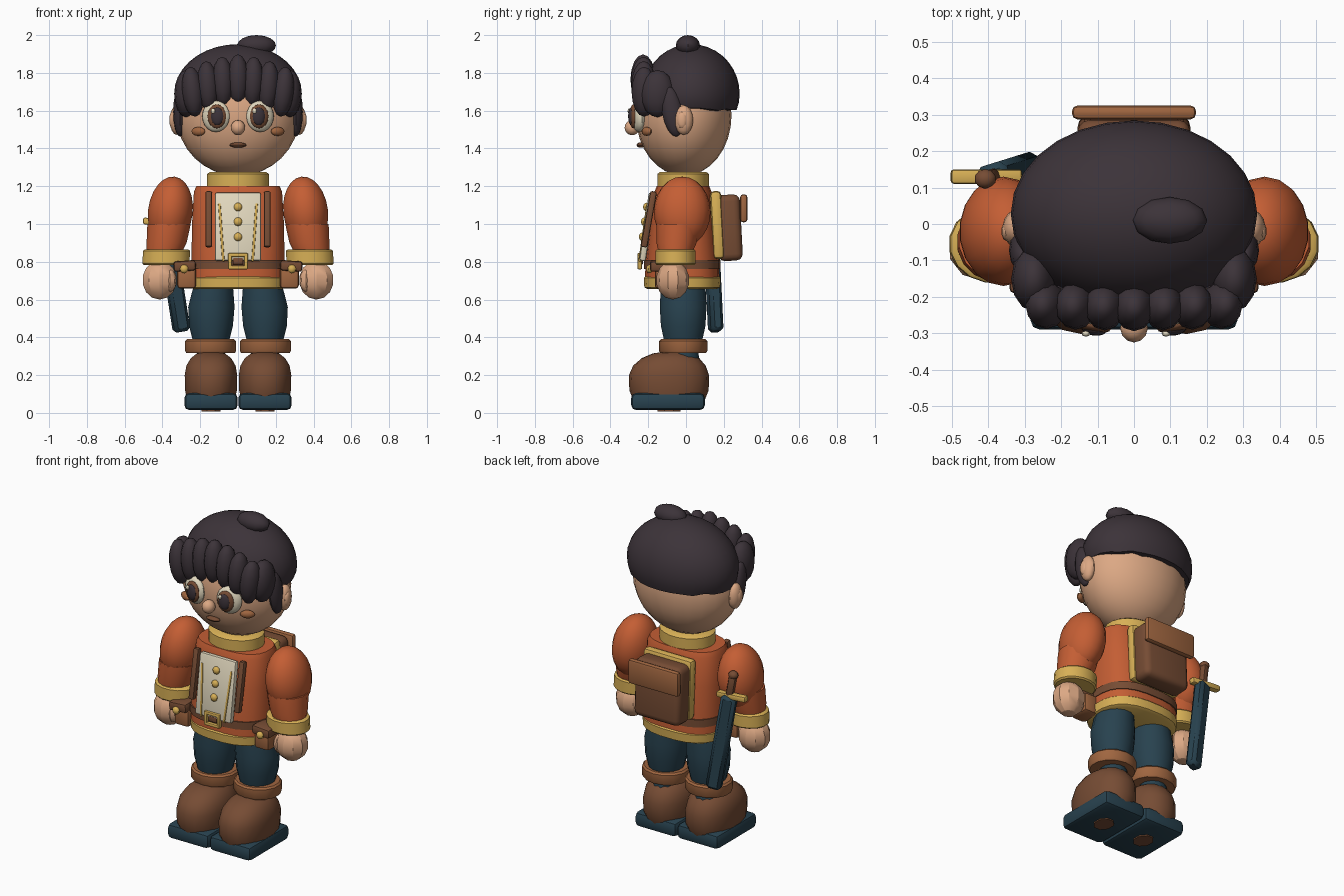
import bpy, bmesh, math
from mathutils import Matrix, Vector, Euler


def material(name, rgb):
    m = bpy.data.materials.new(name)
    lin = [((c / 255 + 0.055) / 1.055) ** 2.4 for c in rgb]
    m.diffuse_color = (*lin, 1)
    return m


SKIN = material("skin", (220, 168, 132))
HAIR = material("dark_hair", (60, 51, 57))
ORANGE = material("orange_cloth", (196, 94, 52))
GOLD = material("gold", (216, 176, 86))
TEAL = material("dark_teal", (40, 66, 79))
BROWN = material("brown_leather", (118, 76, 52))
TAN = material("tan_leather", (160, 102, 64))
CREAM = material("cream", (226, 216, 190))


def finish(name, bm, mat, smooth=40):
    bmesh.ops.recalc_face_normals(bm, faces=bm.faces[:])
    me = bpy.data.meshes.new(name)
    bm.to_mesh(me)
    bm.free()
    me.materials.append(mat)
    ob = bpy.data.objects.new(name, me)
    bpy.context.collection.objects.link(ob)
    bpy.ops.object.select_all(action='DESELECT')
    ob.select_set(True)
    bpy.context.view_layer.objects.active = ob
    if smooth:
        bpy.ops.object.shade_smooth_by_angle(angle=math.radians(smooth))
    return ob


def place(loc, rot=(0, 0, 0)):
    return Matrix.Translation(loc) @ Euler([math.radians(a) for a in rot]).to_matrix().to_4x4()


def ball(name, loc, rad, mat, seg=16, rings=10, rot=(0, 0, 0), smooth=40, rule=None):
    bm = bmesh.new()
    bmesh.ops.create_uvsphere(bm, u_segments=seg, v_segments=rings, radius=1)
    bm.transform(place(loc, rot) @ Matrix.Diagonal((*rad, 1)))
    if rule:
        for v in bm.verts:
            rule(v.co)
    return finish(name, bm, mat, smooth)


def box(name, loc, size, mat, bevel=0.01, rot=(0, 0, 0), segs=2):
    bm = bmesh.new()
    bmesh.ops.create_cube(bm, size=1)
    bm.transform(Matrix.Diagonal((*size, 1)))
    if bevel:
        bmesh.ops.bevel(bm, geom=bm.edges[:], offset=bevel, segments=segs, profile=0.5, affect='EDGES')
    bm.transform(place(loc, rot))
    return finish(name, bm, mat)


def loft(name, rings, mat, seg=20, power=1.0, smooth=40):
    """Closed stack of rounded rings: (z, cx, cy, rx, ry)."""
    bm = bmesh.new()
    loops = []
    for z, cx, cy, rx, ry in rings:
        loop = []
        for i in range(seg):
            a = 2 * math.pi * (i + 0.5) / seg
            c, s = math.cos(a), math.sin(a)
            loop.append(bm.verts.new((cx + rx * math.copysign(abs(c) ** power, c),
                                      cy + ry * math.copysign(abs(s) ** power, s), z)))
        loops.append(loop)
    for a, b in zip(loops, loops[1:]):
        for i in range(seg):
            j = (i + 1) % seg
            bm.faces.new((a[i], a[j], b[j], b[i]))
    bm.faces.new(loops[0])
    bm.faces.new(loops[-1])
    return finish(name, bm, mat, smooth)


# Head and face
ball("head", (0, -0.012, 1.575), (0.325, 0.253, 0.32), SKIN, 24, 16)
ball("nose", (0, -0.285, 1.51), (0.038, 0.04, 0.04), SKIN, 12, 8)
ball("mouth", (0, -0.24, 1.418), (0.045, 0.022, 0.014), BROWN, 12, 6)
for side, s in (("left", -1), ("right", 1)):
    ball("ear_" + side, (s * 0.325, -0.012, 1.55), (0.036, 0.05, 0.078), SKIN, 12, 8)
    ball("inner_ear_" + side, (s * 0.35, -0.02, 1.55), (0.014, 0.027, 0.045), SKIN, 10, 6)
    ball("cheek_" + side, (s * 0.21, -0.208, 1.49), (0.042, 0.02, 0.024), TAN, 12, 6, (0, 0, s * 30))
    ball("eye_" + side, (s * 0.117, -0.25, 1.57), (0.075, 0.036, 0.083), CREAM, 16, 10, (0, 0, s * 14))
    ball("iris_" + side, (s * 0.112, -0.279, 1.57), (0.05, 0.019, 0.064), BROWN, 16, 8, (0, 0, s * 10))
    ball("pupil_" + side, (s * 0.11, -0.29, 1.57), (0.034, 0.016, 0.048), HAIR, 14, 8, (0, 0, s * 8))
    ball("eye_shine_" + side, (s * 0.11 - 0.022, -0.301, 1.598), (0.012, 0.008, 0.014), CREAM, 8, 6)


# Hair cap with a raised front hairline and wavy nape, bun, fringe, side locks
def hairline(co):
    low = 1.605 + 0.008 * math.sin(co.x * 45)
    if co.y < -0.08:
        low += min(0.14, (-0.08 - co.y) * 1.4)
    co.z = max(co.z, low)


ball("hair_cap", (0, 0.028, 1.69), (0.338, 0.256, 0.262), HAIR, 28, 18, rule=hairline)
ball("hair_bun", (0.098, 0.01, 1.945), (0.103, 0.064, 0.055), HAIR, 12, 8)
for i in range(-3, 4):
    u = abs(i) / 3
    ball(f"fringe_lock_{i + 4}", (i * 0.08, -0.228 + 0.006 * u, 1.765 - 0.065 * u ** 1.5),
         (0.057, 0.066, 0.133), HAIR, 12, 8, (0, i * 2, 0))
for side, s in (("left", -1), ("right", 1)):
    ball("temple_lock_" + side, (s * 0.275, -0.15, 1.69), (0.062, 0.09, 0.125), HAIR, 12, 8)
    ball("side_lock_" + side, (s * 0.307, -0.072, 1.595), (0.036, 0.055, 0.135), HAIR, 12, 8, (10, 0, 0))

# Collar, tunic, hem and belt
loft("collar", [(1.19, 0, -0.015, 0.165, 0.138), (1.265, 0, -0.015, 0.165, 0.138),
                (1.275, 0, -0.015, 0.15, 0.125)], GOLD)
loft("tunic", [(0.70, 0, -0.02, 0.25, 0.198), (0.80, 0, -0.02, 0.248, 0.196),
               (1.0, 0, -0.018, 0.245, 0.175), (1.17, 0, -0.016, 0.235, 0.152),
               (1.2, 0, -0.016, 0.222, 0.14)], ORANGE, 24, 0.75)
loft("tunic_hem", [(0.655, 0, -0.02, 0.235, 0.185), (0.665, 0, -0.02, 0.252, 0.202),
                   (0.715, 0, -0.02, 0.256, 0.205), (0.725, 0, -0.02, 0.245, 0.195)], GOLD, 24, 0.8)
loft("belt", [(0.763, 0, -0.02, 0.253, 0.203), (0.81, 0, -0.02, 0.253, 0.203)], BROWN, 24, 0.75)
for n, x, z, sx, sz in (("top", 0, 0.836, 0.105, 0.02), ("bottom", 0, 0.77, 0.105, 0.02),
                        ("left", -0.043, 0.803, 0.02, 0.085), ("right", 0.043, 0.803, 0.02, 0.085)):
    box("buckle_" + n, (x, -0.245, z), (sx, 0.024, sz), GOLD, 0.006)
box("buckle_centre", (0, -0.238, 0.803), (0.055, 0.02, 0.034), BROWN, 0.004)

# Shirt panel with buttons and trims, chest straps
LEAN = -8
box("shirt_panel", (0, -0.205, 0.985), (0.245, 0.035, 0.365), CREAM, 0.012, (LEAN, 0, 0))
for i, z in enumerate((1.09, 1.012, 0.932)):
    ball(f"button_{i + 1}", (0, -0.224 + (z - 0.985) * 0.14, z), (0.023, 0.018, 0.023), GOLD, 10, 6)
for side, s in (("left", -1), ("right", 1)):
    box("shirt_trim_" + side, (s * 0.088, -0.224, 0.955), (0.013, 0.014, 0.31), GOLD, 0.004, (LEAN, s * 4, 0))
    box("chest_strap_" + side, (s * 0.155, -0.197, 1.025), (0.036, 0.035, 0.3), BROWN, 0.01, (LEAN - 2, 0, 0))

# Arms, hip pouches, legs and boots
for side, s in (("left", -1), ("right", 1)):
    ball("puff_sleeve_" + side, (s * 0.358, -0.02, 1.065), (0.12, 0.15, 0.187), ORANGE, 18, 12, (0, -s * 7, 0))
    loft("lower_sleeve_" + side, [(0.83, s * 0.395, -0.058, 0.09, 0.085), (0.90, s * 0.378, -0.05, 0.108, 0.108),
                                  (1.0, s * 0.365, -0.04, 0.117, 0.118)], ORANGE, 16)
    loft("sleeve_cuff_" + side, [(0.782, s * 0.382, -0.055, 0.118, 0.1), (0.79, s * 0.382, -0.055, 0.127, 0.108),
                                 (0.858, s * 0.378, -0.055, 0.127, 0.108), (0.866, s * 0.378, -0.055, 0.115, 0.1)],
         GOLD, 16)
    ball("hand_" + side, (s * 0.415, -0.07, 0.703), (0.096, 0.088, 0.103), SKIN, 10, 7, smooth=25)
    ball("thumb_" + side, (s * 0.36, -0.11, 0.70), (0.034, 0.036, 0.06), SKIN, 8, 6)
    box("pouch_" + side, (s * 0.272, -0.1, 0.715), (0.1, 0.13, 0.115), TAN, 0.018)
    box("pouch_flap_" + side, (s * 0.282, -0.12, 0.778), (0.118, 0.14, 0.055), BROWN, 0.014, (0, s * 4, 0))
    ball("pouch_knob_" + side, (s * 0.285, -0.193, 0.762), (0.023, 0.018, 0.023), GOLD, 10, 6)

    loft("trouser_leg_" + side, [(0.37, s * 0.143, -0.015, 0.095, 0.1), (0.46, s * 0.143, -0.015, 0.118, 0.12),
                                 (0.56, s * 0.141, -0.015, 0.125, 0.126), (0.68, s * 0.13, -0.015, 0.105, 0.12)],
         TEAL, 16)
    loft("boot_cuff_" + side, [(0.317, s * 0.145, -0.015, 0.132, 0.12), (0.328, s * 0.145, -0.015, 0.138, 0.128),
                               (0.38, s * 0.145, -0.015, 0.138, 0.128), (0.39, s * 0.145, -0.015, 0.128, 0.118)],
         TAN, 14)
    loft("boot_shaft_" + side, [(0.2, s * 0.143, 0, 0.09, 0.09), (0.33, s * 0.143, -0.01, 0.075, 0.075)], TEAL, 12)
    loft("boot_" + side, [(0.07, s * 0.143, -0.09, 0.128, 0.19), (0.12, s * 0.143, -0.09, 0.139, 0.21),
                          (0.20, s * 0.143, -0.09, 0.141, 0.212), (0.25, s * 0.143, -0.088, 0.132, 0.192),
                          (0.29, s * 0.143, -0.082, 0.108, 0.152), (0.315, s * 0.143, -0.075, 0.075, 0.1),
                          (0.323, s * 0.143, -0.07, 0.035, 0.05)], BROWN, 18, 0.9)
    box("boot_sole_" + side, (s * 0.143, -0.095, 0.06), (0.282, 0.39, 0.09), TEAL, 0.026)
    loft("sole_patch_" + side, [(0.008, s * 0.143, -0.09, 0.055, 0.065), (0.016, s * 0.143, -0.09, 0.055, 0.065)],
         BROWN, 8)

# Backpack: padded back panel, bag body and flap
PACK = -3
box("pack_panel", (0, 0.165, 0.995), (0.33, 0.06, 0.36), GOLD, 0.022, (-PACK, 0, 0))
box("pack_body", (0, 0.228, 0.98), (0.31, 0.13, 0.35), BROWN, 0.035, (-PACK, 0, 0), 3)
box("pack_flap", (0, 0.306, 1.083), (0.34, 0.038, 0.148), TAN, 0.015)

# Sheathed sword hanging behind the left hip
top, tip = Vector((-0.388, 0.13, 1.01)), Vector((-0.298, 0.158, 0.43))
axis = (top - tip).normalized()
tilt = axis.to_track_quat('Z', 'Y').to_euler()
angles = [math.degrees(a) for a in tilt]
box("sword_blade", (top + tip) / 2, (0.07, 0.088, (top - tip).length), TEAL, 0.018, angles, 1)
box("sword_guard", (-0.405, 0.13, 1.01), (0.195, 0.04, 0.035), GOLD, 0.009, (0, 4, 0))
box("sword_grip", top + axis * 0.065, (0.042, 0.042, 0.13), BROWN, 0.012, angles)
ball("sword_pommel", top + axis * 0.13, (0.03, 0.027, 0.024), BROWN, 10, 6)
